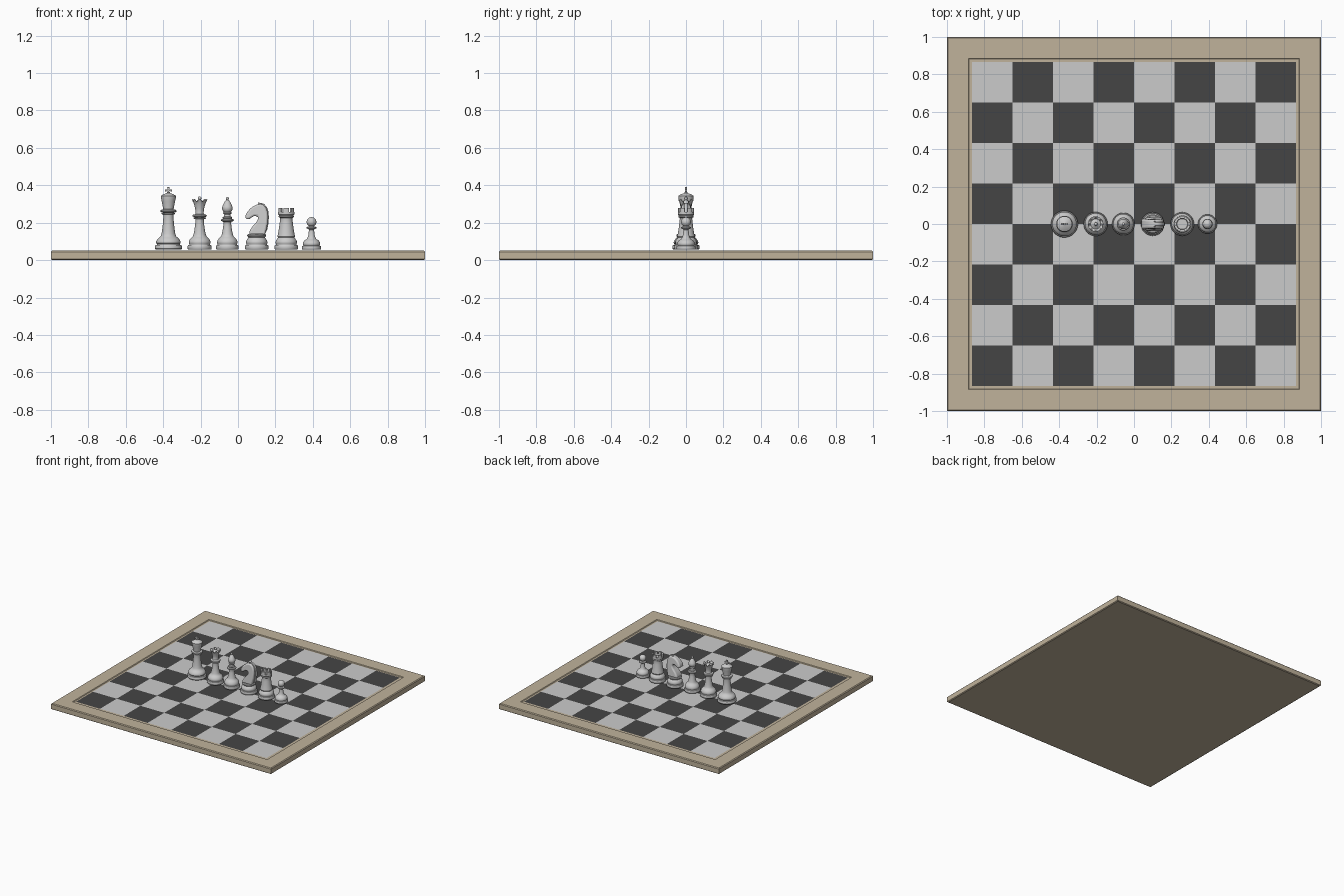
import bpy, bmesh
from math import sin, cos, pi, sqrt

if "Cube" in bpy.data.objects:
    bpy.data.objects.remove(bpy.data.objects["Cube"])

BASE = 0.057  # height where every chess piece starts


def finish(name, bm, mat=None, smooth=35):
    bmesh.ops.recalc_face_normals(bm, faces=bm.faces)
    me = bpy.data.meshes.new(name)
    bm.to_mesh(me)
    bm.free()
    ob = bpy.data.objects.new(name, me)
    bpy.context.collection.objects.link(ob)
    if mat:
        me.materials.append(mat)
    if smooth:
        bpy.ops.object.select_all(action='DESELECT')
        ob.select_set(True)
        bpy.context.view_layer.objects.active = ob
        bpy.ops.object.shade_smooth_by_angle(angle=smooth * pi / 180)
    return ob


def colour(name, rgb):
    m = bpy.data.materials.new(name)
    m.diffuse_color = (*rgb, 1)
    m.use_nodes = True
    m.node_tree.nodes["Principled BSDF"].inputs["Base Color"].default_value = m.diffuse_color
    return m


def lathe(name, prof, x=0, n=48, start=0, height=None, mat=None, smooth=35):
    """Revolve (radius, z) points; height(angle, r, z) may reshape the rim."""
    bm = bmesh.new()
    rings = []
    for r, z in prof:
        ring = []
        for i in range(n):
            a = start + 2 * pi * i / n
            zz = height(a, r, z) if height else z
            ring.append(bm.verts.new((x + r * cos(a), r * sin(a), zz)))
        rings.append(ring)
    for lo, hi in zip(rings, rings[1:]):
        for i in range(n):
            j = (i + 1) % n
            bm.faces.new((lo[i], lo[j], hi[j], hi[i]))
    bm.faces.new(rings[0])
    bm.faces.new(rings[-1])
    return finish(name, bm, mat, smooth)


def plate(name, pts, x, half, bevel, taper=0, z0=0):
    """Extrude an (x, z) outline along y, thinning with height."""
    bm = bmesh.new()
    sides = []
    for s in (-1, 1):
        vs = [bm.verts.new((x + px, s * (half - taper * (pz - z0)), pz)) for px, pz in pts]
        bm.faces.new(vs)
        sides.append(vs)
    a, b = sides
    for i in range(len(pts)):
        j = (i + 1) % len(pts)
        bm.faces.new((a[i], a[j], b[j], b[i]))
    ob = finish(name, bm)
    m = ob.modifiers.new("bevel", 'BEVEL')
    m.width, m.segments, m.limit_method, m.angle_limit = bevel, 3, 'ANGLE', 0.9
    return ob


def ball(r, zc, lo=-60, hi=88, n=10, zr=None):
    """Arc of a ball for a lathe profile, between two latitudes in degrees."""
    out = []
    for i in range(n + 1):
        t = (lo + (hi - lo) * i / n) * pi / 180
        out.append((r * cos(t), zc + (zr or r) * sin(t)))
    return out


def foot(r):
    """Stepped round foot shared by all pieces, up to z = 0.12."""
    k = [(0.96, 0), (1, .004), (1, .018), (.96, .023), (.86, .025), (.86, .029),
         (.91, .034), (.91, .04), (.87, .048), (.79, .056), (.69, .063)]
    return [(r * a, BASE + b) for a, b in k]


# Board with bevelled edge and a shallow step around the playing field
wood = colour("frame_wood", (.53, .45, .33))
dark = colour("dark_square", (.06, .06, .06))
q = sqrt(2)
outline = [(.993, 0), (1, .005), (1, .044), (.994, .05), (.886, .05), (.881, .045), (.865, .045)]
lathe("board_frame", [(r * q, z) for r, z in outline], n=4, start=pi / 4, mat=wood, smooth=0)

# Checkered squares
step = 1.73 / 8
for parity, name, mat in ((0, "dark_squares", dark), (1, "light_squares", None)):
    bm = bmesh.new()
    for i in range(8):
        for j in range(8):
            if (i + j) % 2 == parity:
                x, y = -.865 + i * step, -.865 + j * step
                bm.faces.new([bm.verts.new((x + a * step, y + b * step, .0475))
                              for a, b in ((0, 0), (1, 0), (1, 1), (0, 1))])
    finish(name, bm, mat, 0)

# King: body, collar, flared head with dome, and cross on top
KX = -.372
lathe("king_body", foot(.072) + [
    (.041, .128), (.037, .14), (.033, .165), (.029, .2), (.027, .235), (.028, .243),
    (.036, .246), (.036, .251), (.029, .253), (.041, .257), (.044, .262), (.041, .268),
    (.028, .272), (.029, .28), (.036, .315), (.041, .338), (.041, .343), (.036, .346),
    (.027, .352), (.013, .357), (.008, .359), (.009, .362), (.004, .365)], KX)
half = [(.006, .36), (.004, .369), (.019, .367), (.019, .379), (.004, .377), (.007, .39)]
plate("king_cross", half + [(-x, z) for x, z in reversed(half)], KX, .006, .0015)

# Queen: slim stem, collars, scalloped crown with a ball
def crown(a, r, z):
    return z - .006 * (1 - cos(8 * a)) if z > .32 and r > .03 else z


lathe("queen_body", foot(.064) + [
    (.037, .126), (.033, .137), (.028, .16), (.024, .19), (.022, .212), (.023, .219),
    (.034, .222), (.034, .227), (.026, .229), (.037, .233), (.039, .237), (.036, .242),
    (.023, .246), (.021, .252), (.024, .275), (.029, .296), (.035, .312), (.041, .326),
    (.035, .325), (.027, .309), (.021, .313), (.013, .318)] + ball(.0095, .331, -50),
    -.205, 64, height=crown)

# Bishop: slim stem, double collar, teardrop head with bead
lathe("bishop_body", foot(.06) + [
    (.034, .126), (.03, .137), (.026, .155), (.022, .18), (.02, .2), (.022, .205),
    (.033, .209), (.035, .214), (.032, .219), (.022, .222), (.026, .226), (.026, .23),
    (.018, .233), (.016, .243), (.018, .247), (.024, .25), (.024, .253), (.019, .256)]
    + ball(.028, .278, -40, 20, 7)
    + [(.022, .298), (.016, .309), (.01, .318), (.006, .322)] + ball(.0085, .3295, -45),
    -.057)

# Knight: round pedestal, horse head, mane ridge and two ears
NX = .10
lathe("knight_base", foot(.063) + [(.047, .124), (.051, .128), (.051, .134), (.046, .139), (.01, .14)], NX)
head = [(-.042, .136), (-.038, .155), (-.024, .178), (-.006, .198), (.005, .214), (.007, .228),
        (.001, .236), (-.013, .236), (-.026, .229), (-.04, .219), (-.053, .219), (-.06, .226),
        (-.06, .24), (-.05, .257), (-.036, .274), (-.02, .287), (-.002, .296), (.018, .3),
        (.036, .295), (.05, .279), (.058, .257), (.06, .23), (.058, .195), (.052, .165), (.045, .136)]
plate("knight_head", head, NX, .037, .01, .09, .136)
mane = [(.01, .303), (.022, .306), (.04, .3), (.055, .282), (.063, .258), (.065, .23),
        (.063, .195), (.056, .163), (.048, .145), (.03, .17), (.03, .26)]
plate("knight_mane", mane, NX, .01, .003)
for s, side in ((-1, "front"), (1, "back")):
    bm = bmesh.new()
    bmesh.ops.create_cone(bm, cap_ends=True, segments=12, radius1=.009, radius2=.001, depth=.026)
    for v in bm.verts:
        v.co.x += NX + .012
        v.co.y = v.co.y * .7 + s * .013
        v.co.z += .298
    finish("knight_ear_" + side, bm)

# Rook: tapered tower with hollow battlement
RX = .258
lathe("rook_body", foot(.063) + [
    (.047, .127), (.044, .14), (.039, .17), (.035, .2), (.033, .22), (.034, .226),
    (.041, .23), (.041, .235), (.038, .238), (.043, .243), (.043, .258), (.03, .258),
    (.028, .248), (.004, .248)], RX)
bm = bmesh.new()
for k in range(6):
    mid, last = pi / 2 + k * pi / 3, None
    for i in range(7):
        a = mid + (i / 6 - .5) * .72
        cur = [bm.verts.new((RX + r * cos(a), r * sin(a), z))
               for r, z in ((.043, .256), (.043, .278), (.03, .278), (.03, .256))]
        if last:
            for m in range(4):
                n = (m + 1) % 4
                bm.faces.new((last[m], last[n], cur[n], cur[m]))
        if i in (0, 6):
            bm.faces.new(cur)
        last = cur
finish("rook_battlement", bm)

# Pawn: short stem, collar and ball head
lathe("pawn_body", [(r, BASE + (z - BASE) * .8) for r, z in foot(.051)] + [
    (.026, .112), (.021, .12), (.017, .134), (.015, .15), (.014, .162), (.017, .166),
    (.027, .169), (.028, .173), (.026, .177), (.015, .18), (.013, .184)]
    + ball(.026, .204, -58, 88, 14), .393)
